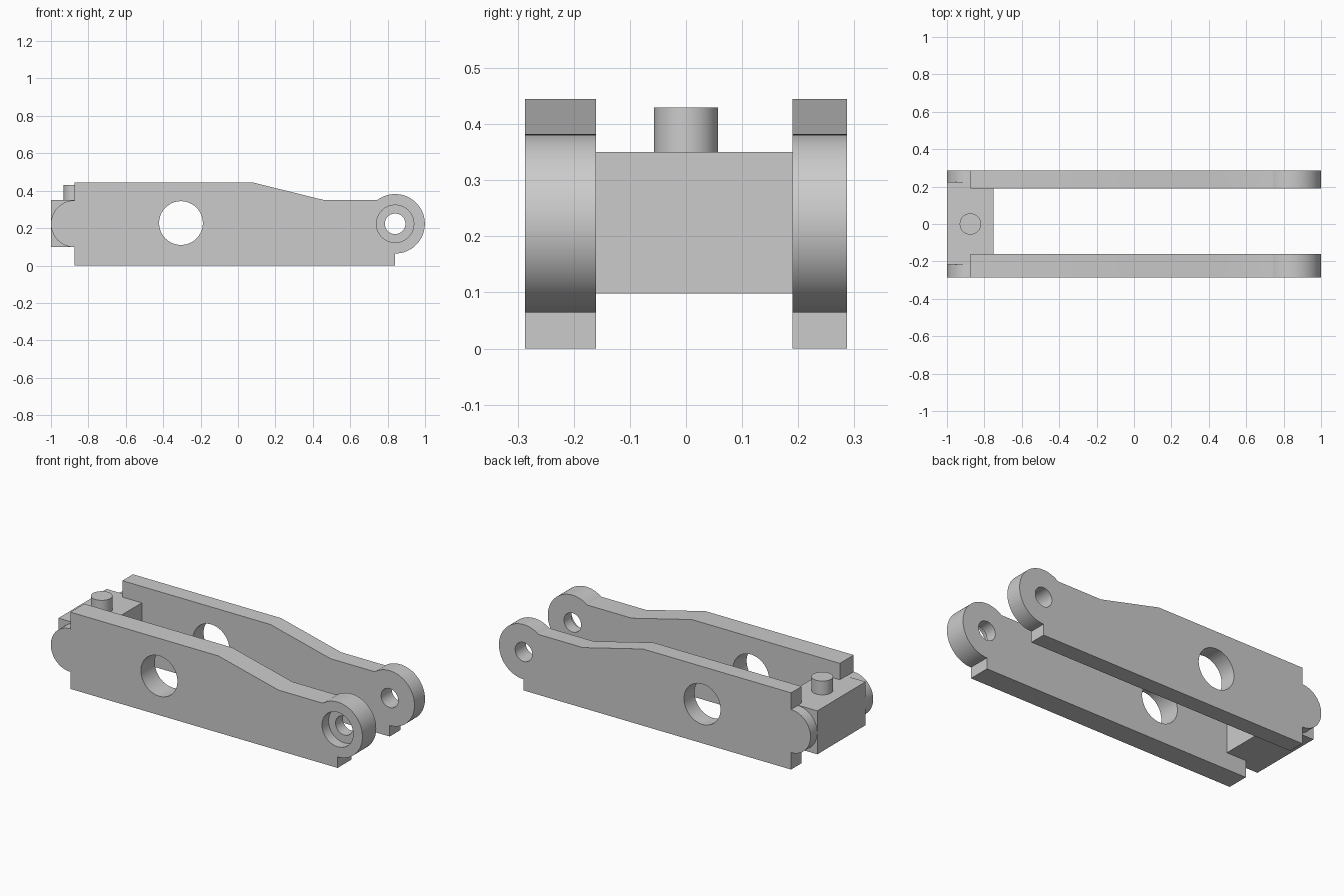
import bpy, bmesh, math
from mathutils import Matrix

if "Cube" in bpy.data.objects:
    bpy.data.objects.remove(bpy.data.objects["Cube"])

grey = bpy.data.materials.new("light grey")
grey.diffuse_color = (0.6, 0.6, 0.6, 1)
grey.use_nodes = True
grey.node_tree.nodes["Principled BSDF"].inputs["Base Color"].default_value = grey.diffuse_color

EYE = (0.84, 0.223)       # pivot eye centre (x, z)
BOSS = (-0.875, 0.223)    # rounded rear boss centre
WINDOW = (-0.305, 0.227)  # large round opening


def finish(bm, name):
    bmesh.ops.recalc_face_normals(bm, faces=bm.faces)
    mesh = bpy.data.meshes.new(name)
    bm.to_mesh(mesh)
    bm.free()
    mesh.materials.append(grey)
    ob = bpy.data.objects.new(name, mesh)
    bpy.context.collection.objects.link(ob)
    return ob


def arc(centre, r, a0, a1, n):
    angles = [math.radians(a0 + (a1 - a0) * i / n) for i in range(n + 1)]
    return [(centre[0] + r * math.cos(a), centre[1] + r * math.sin(a)) for a in angles]


def prism(name, outline, y0, y1):
    """Extrude an x-z outline from y0 to y1."""
    bm = bmesh.new()
    face = bm.faces.new([bm.verts.new((x, y0, z)) for x, z in outline])
    ext = bmesh.ops.extrude_face_region(bm, geom=[face])
    verts = [v for v in ext["geom"] if isinstance(v, bmesh.types.BMVert)]
    bmesh.ops.translate(bm, verts=verts, vec=(0, y1 - y0, 0))
    return finish(bm, name)


def drill(ob, centre, r, y0, y1):
    cutter = prism("hole_cutter", arc(centre, r, 0, 354.375, 63), y0, y1)
    cutter.hide_render = True
    mod = ob.modifiers.new("hole", 'BOOLEAN')
    mod.operation = 'DIFFERENCE'
    mod.solver = 'EXACT'
    mod.object = cutter
    bpy.context.view_layer.objects.active = ob
    bpy.ops.object.modifier_apply(modifier=mod.name)
    bpy.data.objects.remove(cutter)


def smooth(ob):
    bpy.ops.object.select_all(action='DESELECT')
    ob.select_set(True)
    bpy.context.view_layer.objects.active = ob
    bpy.ops.object.shade_smooth_by_angle(angle=math.radians(30))


# Side plate outline: foot, eye, sloped top, rear boss
outline = [(-0.875, 0), (0.84, 0)]
outline += arc(EYE, 0.159, -90, 127, 48)
outline += [(0.46, 0.35), (0.075, 0.445), (-0.875, 0.445)]
outline += arc(BOSS, 0.125, 90, 270, 36)

# Side plates with through holes
plates = []
for name, y0, y1 in (("front_side_plate", -0.287, -0.16), ("back_side_plate", 0.19, 0.287)):
    plate = prism(name, outline, y0, y1)
    drill(plate, WINDOW, 0.117, y0 - 0.05, y1 + 0.05)
    drill(plate, EYE, 0.055, y0 - 0.05, y1 + 0.05)
    plates.append(plate)

# Counterbore on the outside of the front eye
drill(plates[0], EYE, 0.1, -0.35, -0.227)
for plate in plates:
    smooth(plate)

# Cross block joining the plates
prism("cross_block", [(-1, 0.098), (-0.75, 0.098), (-0.75, 0.35), (-1, 0.35)], -0.217, 0.225)

# Upright pin on the block
bm = bmesh.new()
bmesh.ops.create_cone(bm, cap_ends=True, segments=48, radius1=0.057, radius2=0.057,
                      depth=0.1, matrix=Matrix.Translation((-0.875, 0, 0.38)))
smooth(finish(bm, "upright_pin"))
